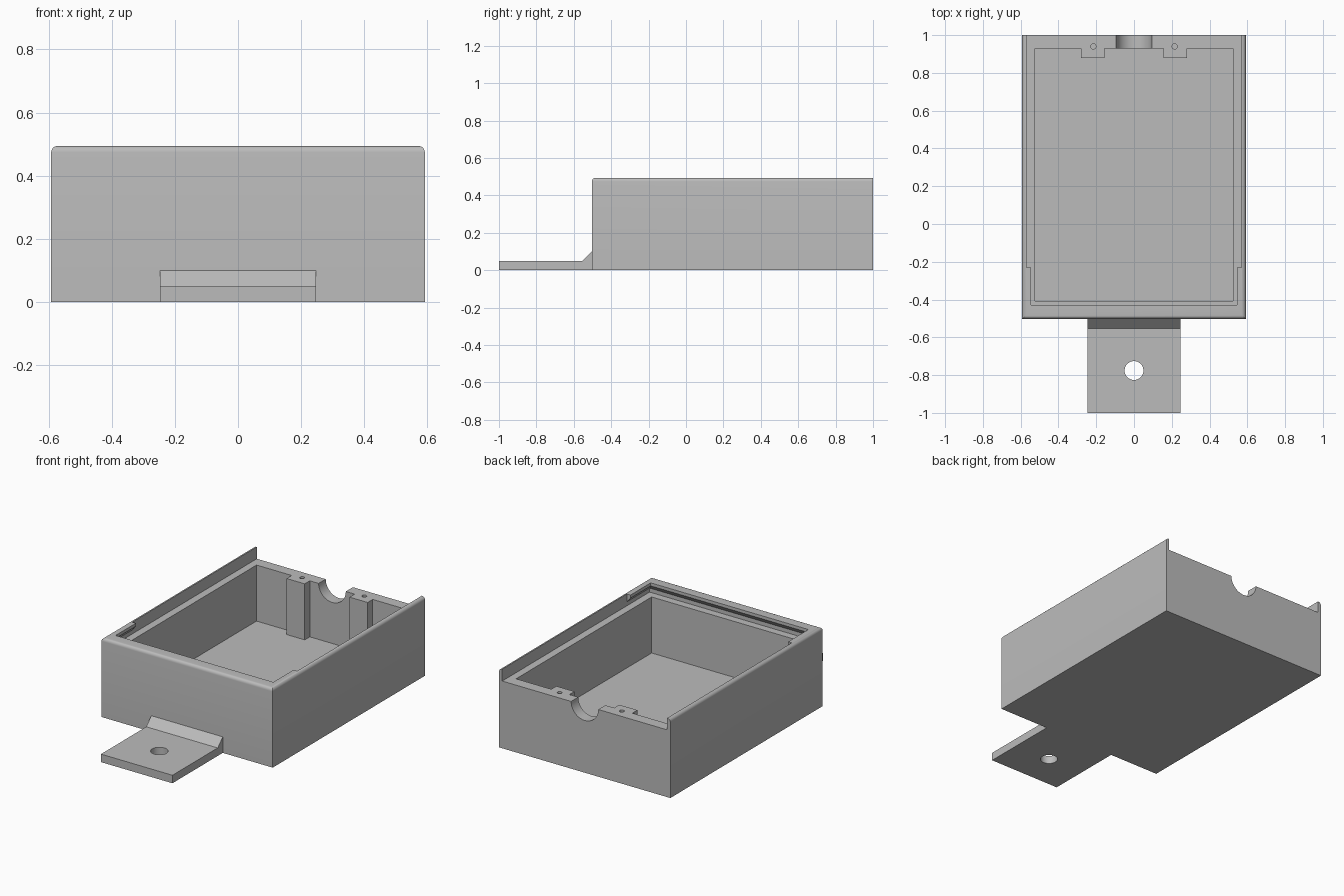
import bpy
import bmesh
from math import radians
from mathutils import Matrix

if "Cube" in bpy.data.objects:
    bpy.data.objects.remove(bpy.data.objects["Cube"], do_unlink=True)

grey = bpy.data.materials.new("light grey")
grey.use_nodes = True
colour = (0.5, 0.5, 0.5, 1)
grey.diffuse_color = colour
grey.node_tree.nodes["Principled BSDF"].inputs["Base Color"].default_value = colour

# Overall dimensions
W, FRONT, BACK, H = 0.592, -0.503, 1.0, 0.494
LEDGE, FLOOR, RAIL = 0.42, 0.07, 0.57


def finish(name, bm):
    bmesh.ops.recalc_face_normals(bm, faces=bm.faces)
    mesh = bpy.data.meshes.new(name)
    bm.to_mesh(mesh)
    bm.free()
    mesh.materials.append(grey)
    obj = bpy.data.objects.new(name, mesh)
    bpy.context.collection.objects.link(obj)
    return obj


def loft(name, rings):
    """Solid skinned through closed rings of points."""
    bm = bmesh.new()
    loops = [[bm.verts.new(p) for p in ring] for ring in rings]
    n = len(loops[0])
    for a, b in zip(loops, loops[1:]):
        for i in range(n):
            j = (i + 1) % n
            bm.faces.new((a[i], a[j], b[j], b[i]))
    bm.faces.new(loops[0])
    bm.faces.new(loops[-1])
    return finish(name, bm)


def rect(half, y0, y1, z):
    return [(-half, y0, z), (half, y0, z), (half, y1, z), (-half, y1, z)]


def cylinder(name, radius, depth, centre, axis="Z"):
    bm = bmesh.new()
    turn = Matrix.Rotation(radians(90), 4, "X") if axis == "Y" else Matrix()
    bmesh.ops.create_cone(bm, cap_ends=True, segments=40, radius1=radius, radius2=radius,
                          depth=depth, matrix=Matrix.Translation(centre) @ turn)
    return finish(name, bm)


def cut(target, cutter):
    cutter.hide_render = True
    mod = target.modifiers.new("cut", "BOOLEAN")
    mod.operation = "DIFFERENCE"
    mod.solver = "EXACT"
    mod.object = cutter
    bpy.context.view_layer.objects.active = target
    bpy.ops.object.modifier_apply(modifier=mod.name)
    bpy.data.objects.remove(cutter, do_unlink=True)


def smooth(obj):
    bpy.ops.object.select_all(action="DESELECT")
    obj.select_set(True)
    bpy.context.view_layer.objects.active = obj
    bpy.ops.object.shade_smooth_by_angle(angle=radians(30))


# Case block, with the front and side top edges rounded
case = loft("case", [rect(W, FRONT, BACK, 0), rect(W, FRONT, BACK, H)])
bm = bmesh.new()
bm.from_mesh(case.data)
edges = [e for e in bm.edges
         if all(v.co.z > 0.4 for v in e.verts) and any(v.co.y < 0 for v in e.verts)]
bmesh.ops.bevel(bm, geom=edges, offset=0.02, segments=5, profile=0.5, affect="EDGES")
bm.to_mesh(case.data)
bm.free()

# Lid channel, open at the back
cut(case, loft("channel_cutter", [rect(RAIL, -0.23, 1.1, z) for z in (LEDGE, 0.6)]))

# Undercut lip around the front end of the channel
lip = [(RAIL, -0.455, LEDGE), (RAIL, -0.455, 0.445), (0.545, -0.43, 0.475), (0.545, -0.43, 0.6)]
cut(case, loft("lip_cutter", [rect(x, y, -0.1, z) for x, y, z in lip]))

# Cavity, whose outline steps around two screw posts
side = [(0.155, 0.93), (0.155, 0.88), (0.28, 0.88), (0.28, 0.93), (0.523, 0.93), (0.523, -0.408)]
outline = side + [(-x, y) for x, y in reversed(side)]
cut(case, loft("cavity_cutter", [[(x, y, z) for x, y in outline] for z in (FLOOR, 0.47)]))

# Cable notch in the back wall and screw holes in the posts
cut(case, cylinder("notch_cutter", 0.094, 0.3, (0, 0.98, LEDGE), "Y"))
for s in (-1, 1):
    cut(case, cylinder("screw_cutter", 0.014, 0.3, (s * 0.215, 0.94, LEDGE)))
smooth(case)

# Mounting tab with a sloped root and a bolt hole
profile = [(-1, 0), (FRONT, 0), (FRONT, 0.1), (-0.553, 0.05), (-1, 0.05)]
tab = loft("mounting_tab", [[(x, y, z) for y, z in profile] for x in (-0.247, 0.247)])
cut(tab, cylinder("bolt_cutter", 0.05, 0.3, (0, -0.776, 0)))
smooth(tab)
